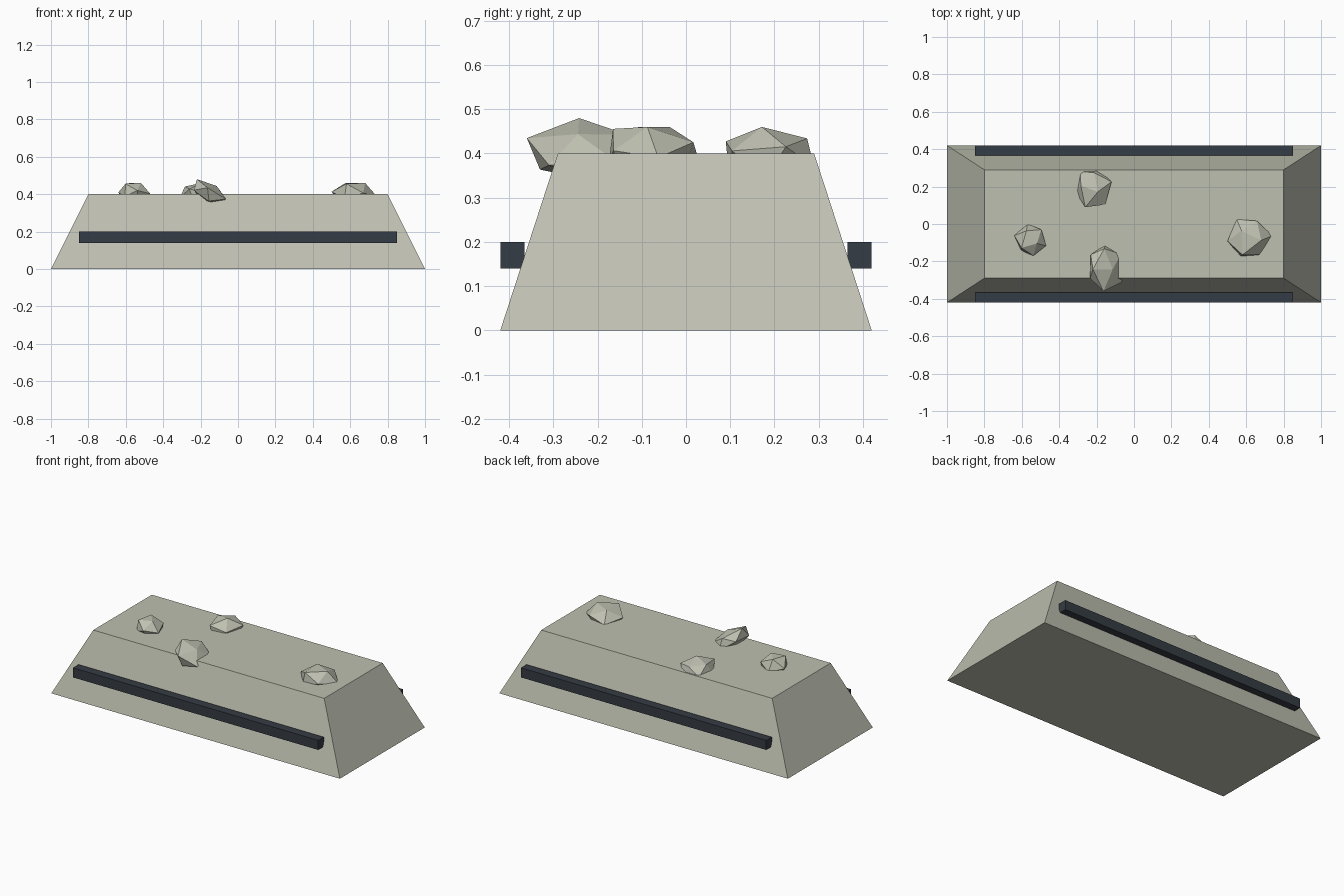
import bpy, bmesh, random
from mathutils import Vector, Matrix, Euler

if "Cube" in bpy.data.objects:
    bpy.data.objects.remove(bpy.data.objects["Cube"])


def material(name, rgb):
    mat = bpy.data.materials.new(name)
    mat.use_nodes = True
    mat.diffuse_color = (*rgb, 1)
    mat.node_tree.nodes["Principled BSDF"].inputs["Base Color"].default_value = (*rgb, 1)
    return mat


concrete = material("pale concrete", (0.52, 0.53, 0.44))
dark_steel = material("dark steel", (0.036, 0.045, 0.058))


def finish(bm, name, mat):
    bmesh.ops.recalc_face_normals(bm, faces=bm.faces)
    mesh = bpy.data.meshes.new(name)
    bm.to_mesh(mesh)
    bm.free()
    mesh.materials.append(mat)
    obj = bpy.data.objects.new(name, mesh)
    bpy.context.collection.objects.link(obj)
    return obj


def box(name, low, high, mat, top_scale=(1, 1)):
    """Box between two corners, optionally tapered towards its top."""
    low, high = Vector(low), Vector(high)
    bm = bmesh.new()
    bmesh.ops.create_cube(bm, size=1)
    for v in bm.verts:
        if v.co.z > 0:
            v.co.x *= top_scale[0]
            v.co.y *= top_scale[1]
        v.co = (low + high) / 2 + v.co * (high - low)
    return finish(bm, name, mat)


def rock(name, low, high, turn, seed, slope=(0, 0)):
    """Jittered low-poly stone, leaned by slope and fitted to its bounds."""
    rng = random.Random(seed)
    low, high = Vector(low), Vector(high)
    bm = bmesh.new()
    bmesh.ops.create_icosphere(bm, subdivisions=1, radius=1)
    bmesh.ops.rotate(bm, verts=bm.verts, matrix=Euler(turn).to_matrix())
    for v in bm.verts:
        v.co *= rng.uniform(0.85, 1.1)
        v.co.z += slope[0] * v.co.x + slope[1] * v.co.y
    # Fit each axis to the wanted extent
    for axis in range(3):
        values = [v.co[axis] for v in bm.verts]
        start, span = min(values), max(values) - min(values)
        for v in bm.verts:
            v.co[axis] = low[axis] + (v.co[axis] - start) / span * (high[axis] - low[axis])
    return finish(bm, name, concrete)


# Tapered block
box("barrier_block", (-1, -0.42, 0), (1, 0.42, 0.4), concrete, (0.8, 0.69))

# Side rails
box("front_rail", (-0.85, -0.42, 0.14), (0.85, -0.365, 0.2), dark_steel)
box("back_rail", (-0.85, 0.365, 0.14), (0.85, 0.42, 0.2), dark_steel)

# Loose stones half sunk in the top
rock("back_stone", (-0.31, 0.09, 0.34), (-0.12, 0.29, 0.46), (0.3, 0.2, 0.4), 1)
rock("right_stone", (-0.64, -0.17, 0.34), (-0.47, 0, 0.46), (0.5, 0.1, 1), 2)
rock("left_stone", (0.5, -0.175, 0.34), (0.74, 0.025, 0.46), (0.2, 0.6, 0.2), 3)
rock("front_stone", (-0.235, -0.36, 0.34), (-0.065, -0.11, 0.48), (0.4, 0.3, 0.7), 4, (-0.5, 0))
